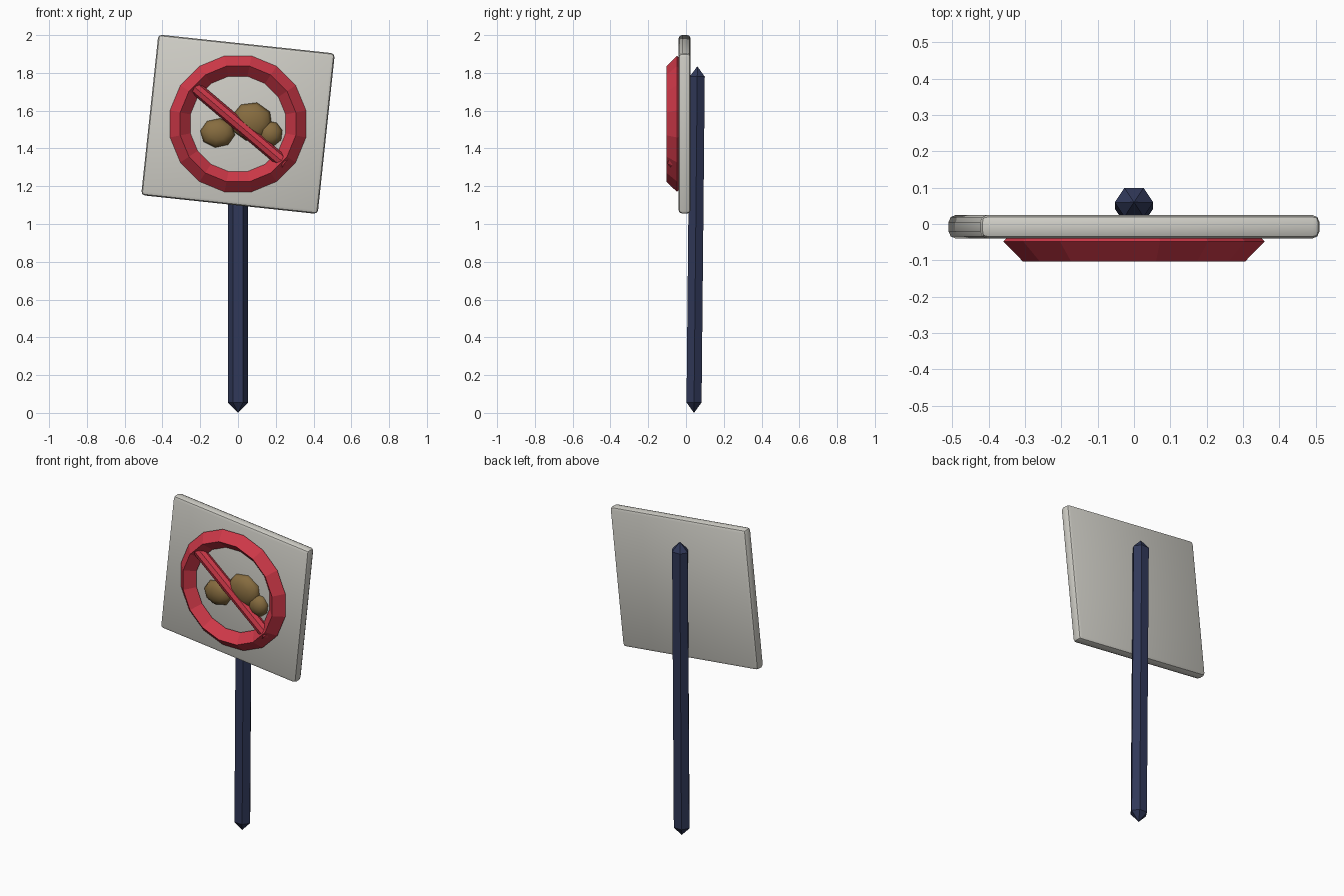
import bpy, bmesh, math
from mathutils import Matrix, Vector

if "Cube" in bpy.data.objects:
    bpy.data.objects.remove(bpy.data.objects["Cube"])

def material(name, rgb):
    m = bpy.data.materials.new(name)
    m.diffuse_color = (*rgb, 1)
    m.use_nodes = True
    m.node_tree.nodes["Principled BSDF"].inputs["Base Color"].default_value = m.diffuse_color
    return m

WHITE = material("off_white", (0.63, 0.62, 0.57))
RED = material("red", (0.62, 0.04, 0.065))
NAVY = material("navy", (0.03, 0.04, 0.10))
BROWN = material("brown", (0.24, 0.15, 0.05))

def finish(name, bm, mat, smooth=None):
    bmesh.ops.recalc_face_normals(bm, faces=bm.faces[:])
    me = bpy.data.meshes.new(name)
    bm.to_mesh(me)
    bm.free()
    me.materials.append(mat)
    ob = bpy.data.objects.new(name, me)
    bpy.context.collection.objects.link(ob)
    if smooth:
        bpy.ops.object.select_all(action='DESELECT')
        ob.select_set(True)
        bpy.context.view_layer.objects.active = ob
        bpy.ops.object.shade_smooth_by_angle(angle=math.radians(smooth))
    return ob

def pointed_rod(name, a, b, rx, ry, sides, tip, mat, smooth=None):
    """Prism from a to b with a pointed cap at each end; the tips lie at a and b."""
    a, b = Vector(a), Vector(b)
    d = (b - a).normalized()
    v = Vector((0, 1, 0))
    u = v.cross(d).normalized()
    v = d.cross(u)
    bm = bmesh.new()
    rings = []
    for c in (a + d * tip, b - d * tip):
        rings.append([bm.verts.new(c + u * rx * math.cos(t) + v * ry * math.sin(t))
                      for t in (2 * math.pi * i / sides for i in range(sides))])
    ends = bm.verts.new(a), bm.verts.new(b)
    for i in range(sides):
        j = (i + 1) % sides
        bm.faces.new((rings[0][i], rings[0][j], rings[1][j], rings[1][i]))
        for ring, end in zip(rings, ends):
            bm.faces.new((ring[i], ring[j], end))
    return finish(name, bm, mat, smooth)

# Tilted sign board with rounded edges
bm = bmesh.new()
bmesh.ops.create_cube(bm, size=1, matrix=Matrix.Diagonal((0.94, 0.065, 0.855, 1)))
bmesh.ops.bevel(bm, geom=bm.edges[:], offset=0.02, segments=2, profile=0.5, affect='EDGES')
bm.transform(Matrix.Translation((0, -0.0075, 1.528)) @ Matrix.Rotation(math.radians(6.1), 4, 'Y'))
finish("sign_board", bm, WHITE, 40)

# Post, leaning slightly backwards
pointed_rod("post", (0, 0.042, 0.0), (0, 0.06, 1.835), 0.053, 0.046, 6, 0.055, NAVY, 30)

# Prohibition ring with diamond section
bm = bmesh.new()
N, R, r = 16, 0.312, 0.055
rings = []
for i in range(N):
    t = 2 * math.pi * (i + 0.5) / N
    rings.append([bm.verts.new(((R + r * c) * math.cos(t), -0.048 + r * s, 1.53 + (R + r * c) * math.sin(t)))
                  for c, s in ((1, 0), (0, -1), (-1, 0), (0, 1))])
for i in range(N):
    p, q = rings[i], rings[(i + 1) % N]
    for k in range(4):
        m = (k + 1) % 4
        bm.faces.new((p[k], p[m], q[m], q[k]))
finish("prohibition_ring", bm, RED)

# Diagonal bar
pointed_rod("diagonal_bar", (-0.25, -0.064, 1.742), (0.262, -0.064, 1.308), 0.034, 0.034, 8, 0.02, RED)

# Brown lumps pictured on the board
for i, (x, z, rx, rz, ry, tilt) in enumerate([(-0.108, 1.482, 0.093, 0.078, 0.045, 8),
                                              (0.072, 1.542, 0.112, 0.104, 0.05, 15),
                                              (0.172, 1.478, 0.065, 0.068, 0.045, 30)]):
    bm = bmesh.new()
    bmesh.ops.create_uvsphere(bm, u_segments=8, v_segments=6, radius=1)
    bm.transform(Matrix.Translation((x, -0.04, z)) @ Matrix.Diagonal((rx, ry, rz, 1))
                 @ Matrix.Rotation(math.radians(tilt), 4, 'Y') @ Matrix.Rotation(math.pi / 2, 4, 'X'))
    finish("lump_%d" % (i + 1), bm, BROWN, 60)
